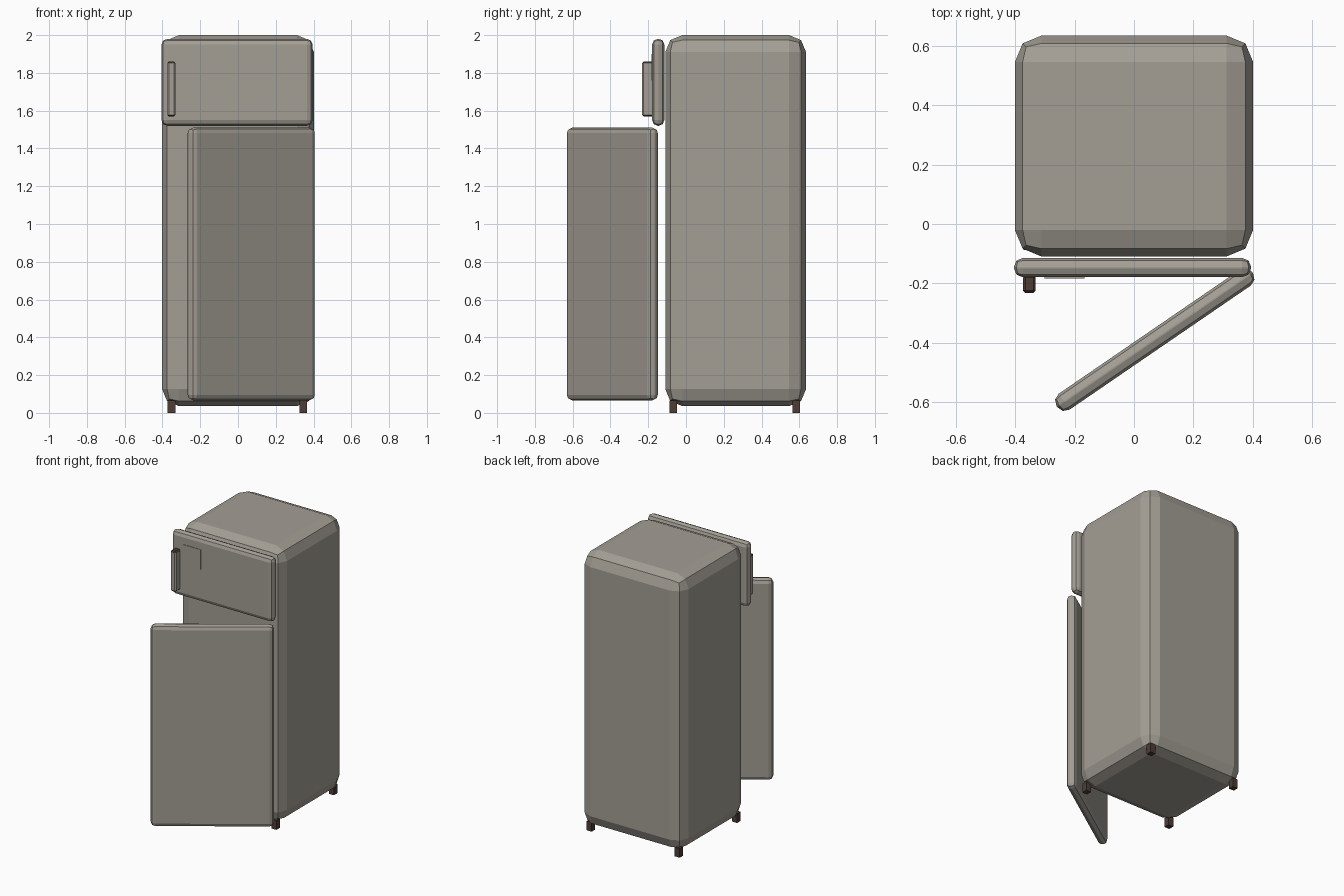
import bpy, bmesh, math
from mathutils import Matrix

old = bpy.data.objects.get("Cube")
if old:
    bpy.data.objects.remove(old, do_unlink=True)


def material(name, rgb):
    mat = bpy.data.materials.new(name)
    mat.use_nodes = True
    mat.diffuse_color = (*rgb, 1)
    mat.node_tree.nodes["Principled BSDF"].inputs["Base Color"].default_value = (*rgb, 1)
    return mat


enamel = material("warm grey enamel", (0.37, 0.345, 0.30))
brown = material("dark brown", (0.075, 0.046, 0.037))


def rounded_box(name, center, size, bevel, mats, segments=2, turn=0):
    """Box with chamfered edges, flat shaded."""
    bm = bmesh.new()
    bmesh.ops.create_cube(bm, size=1, matrix=Matrix.Diagonal((*size, 1)))
    if bevel:
        bmesh.ops.bevel(bm, geom=bm.edges[:], offset=bevel, segments=segments,
                        profile=0.5, affect='EDGES')
    mesh = bpy.data.meshes.new(name)
    bm.to_mesh(mesh)
    bm.free()
    for mat in mats:
        mesh.materials.append(mat)
    obj = bpy.data.objects.new(name, mesh)
    obj.location = center
    obj.rotation_euler.z = turn
    bpy.context.collection.objects.link(obj)
    return obj


# Cabinet
rounded_box("cabinet", (0, 0.263, 1.018), (0.804, 0.745, 1.964), 0.09, [enamel])

# Closed freezer door and open main door hinged on the left
rounded_box("freezer_door", (-0.005, -0.147, 1.75), (0.80, 0.065, 0.46), 0.03, [enamel])
rounded_box("main_door", (0.07, -0.39, 0.788), (0.80, 0.065, 1.445), 0.03, [enamel],
            turn=math.radians(34.4))

# Handle with dark ends
handle = rounded_box("freezer_handle", (-0.353, -0.203, 1.715), (0.043, 0.06, 0.29),
                     0.008, [enamel, brown], segments=1)
for face in handle.data.polygons:
    if abs(face.normal.z) > 0.5:
        face.material_index = 1

# Thin plain plate on the freezer door
rounded_box("door_plate", (-0.235, -0.180, 1.83), (0.135, 0.006, 0.14), 0, [enamel])

# Feet
for side, x in (("right", -0.352), ("left", 0.345)):
    for end, y in (("front", -0.067), ("back", 0.583)):
        rounded_box(f"{end}_{side}_foot", (x, y, 0.033), (0.04, 0.04, 0.066), 0, [brown])
